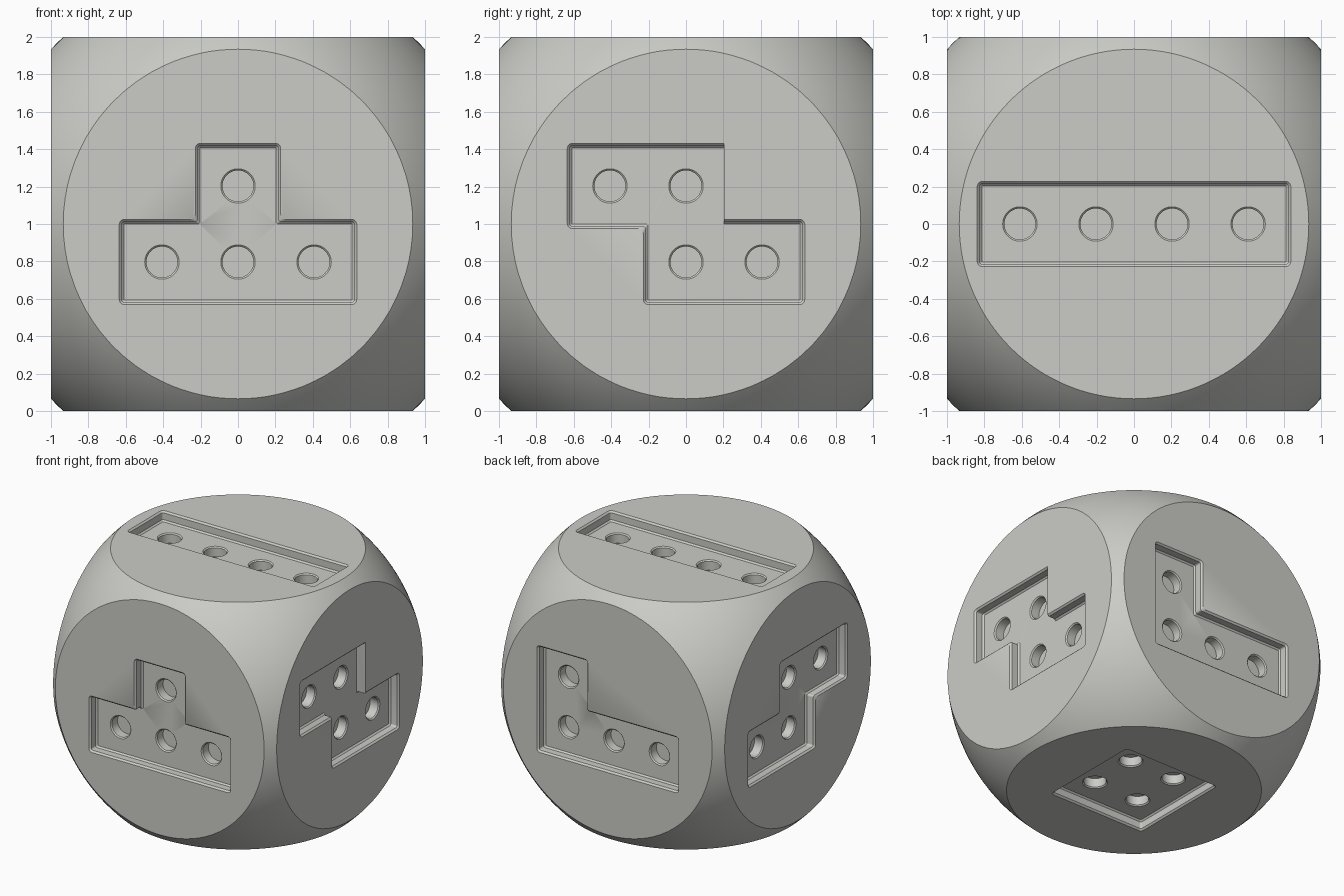
import bpy, bmesh, math
from mathutils import Vector

if "Cube" in bpy.data.objects:
    bpy.data.objects.remove(bpy.data.objects["Cube"])

CELL = 0.4067           # size of one square of a block shape
DEPTH = 0.08            # depth of the recesses
PIP_DEPTH = 0.08        # depth of the pips below the recess floor
SPHERE_R = 1.369        # sphere that rounds off the cube
CENTRE = Vector((0, 0, 1))
X, Y, Z = Vector((1, 0, 0)), Vector((0, 1, 0)), Vector((0, 0, 1))

# Block shapes: outline corners and pip centres in cell units
T_SHAPE = ([(-1.5, -1), (1.5, -1), (1.5, 0), (.5, 0), (.5, 1), (-.5, 1), (-.5, 0), (-1.5, 0)],
           [(-1, -.5), (0, -.5), (1, -.5), (0, .5)])
Z_SHAPE = ([(-.5, -1), (1.5, -1), (1.5, 0), (.5, 0), (.5, 1), (-1.5, 1), (-1.5, 0), (-.5, 0)],
           [(0, -.5), (1, -.5), (-1, .5), (0, .5)])
S_SHAPE = tuple([(-u, v) for u, v in reversed(part)] for part in Z_SHAPE)
L_SHAPE = ([(-1.5, -1), (1.5, -1), (1.5, 0), (-.5, 0), (-.5, 1), (-1.5, 1)],
           [(-1, -.5), (0, -.5), (1, -.5), (-1, .5)])
I_SHAPE = ([(-2, -.5), (2, -.5), (2, .5), (-2, .5)],
           [(-1.5, 0), (-.5, 0), (.5, 0), (1.5, 0)])
O_SHAPE = ([(-1, -1), (1, -1), (1, 1), (-1, 1)],
           [(-.5, -.5), (.5, -.5), (.5, .5), (-.5, .5)])

# Each side: shape, right direction, up direction, edge left without bevel
SIDES = [(T_SHAPE, X, Z, None), (Z_SHAPE, Y, Z, 3), (L_SHAPE, -X, Z, None),
         (S_SHAPE, -Y, Z, None), (I_SHAPE, X, Y, None), (O_SHAPE, X, -Y, None)]


def outline(corners, offset, plain):
    """Grow a right-angled outline and round its corners."""
    pts = [Vector(c) * CELL for c in corners]
    n = len(pts)
    dirs = [(pts[(i + 1) % n] - pts[i]).normalized() for i in range(n)]
    out = []
    for i, p in enumerate(pts):
        corner, radius = p.copy(), offset + 0.003
        for e in ((i - 1) % n, i):
            if e == plain:
                radius = 0.003
            else:
                corner += offset * Vector((dirs[e].y, -dirs[e].x))
        a, b = dirs[i - 1], dirs[i]
        mid = corner - radius * a + radius * b
        for k in range(6):
            t = math.pi / 2 * k / 5
            out.append(mid + radius * (a * math.sin(t) - b * math.cos(t)))
    return out


def circle(centre, radius, count=48):
    c = Vector(centre) * CELL
    return [c + radius * Vector((math.cos(2 * math.pi * k / count),
                                 math.sin(2 * math.pi * k / count))) for k in range(count)]


def loft(bm, levels, u, v):
    """Closed solid through (loop, depth) levels measured into a side."""
    normal = u.cross(v)
    rings = [[bm.verts.new(CENTRE + u * p.x + v * p.y + normal * (1 - d)) for p in loop]
             for loop, d in levels]
    for r0, r1 in zip(rings, rings[1:]):
        for i in range(len(r0)):
            j = (i + 1) % len(r0)
            bm.faces.new((r0[i], r0[j], r1[j], r1[i]))
    bm.faces.new(rings[0])
    bm.faces.new(rings[-1])


def to_object(bm, name):
    bmesh.ops.recalc_face_normals(bm, faces=bm.faces)
    mesh = bpy.data.meshes.new(name)
    bm.to_mesh(mesh)
    bm.free()
    obj = bpy.data.objects.new(name, mesh)
    bpy.context.collection.objects.link(obj)
    return obj


# Cube body
bm = bmesh.new()
bmesh.ops.create_cube(bm, size=2)
bmesh.ops.translate(bm, verts=bm.verts, vec=CENTRE)
die = to_object(bm, "die_body")

# Rounding sphere
bm = bmesh.new()
bmesh.ops.create_uvsphere(bm, u_segments=128, v_segments=64, radius=SPHERE_R)
bmesh.ops.translate(bm, verts=bm.verts, vec=CENTRE)
for f in bm.faces:
    f.smooth = True
sphere = to_object(bm, "rounding_sphere")

# Recess and pip cutters
recess_bm, pip_bm = bmesh.new(), bmesh.new()
for (corners, pips), u, v, plain in SIDES:
    profile = [(.025, -.05), (.025, 0), (.012, .013), (.012, DEPTH - .012), (0, DEPTH)]
    loft(recess_bm, [(outline(corners, o, plain), d) for o, d in profile], u, v)
    for pip in pips:
        profile = [(.092, DEPTH - .04), (.092, DEPTH), (.083, DEPTH + .009),
                   (.083, DEPTH + PIP_DEPTH)]
        loft(pip_bm, [(circle(pip, r), d) for r, d in profile], u, v)
recesses = to_object(recess_bm, "recess_cutter")
pips = to_object(pip_bm, "pip_cutter")

# Cut the body
bpy.context.view_layer.objects.active = die
for cutter, operation in ((sphere, 'INTERSECT'), (recesses, 'DIFFERENCE'), (pips, 'DIFFERENCE')):
    cutter.hide_render = True
    mod = die.modifiers.new(cutter.name, 'BOOLEAN')
    mod.object, mod.operation, mod.solver = cutter, operation, 'EXACT'
    bpy.ops.object.modifier_apply(modifier=mod.name)
    bpy.data.objects.remove(cutter)

# Plain grey finish
grey = bpy.data.materials.new("light_grey")
grey.diffuse_color = (0.60, 0.60, 0.57, 1)
grey.use_nodes = True
grey.node_tree.nodes["Principled BSDF"].inputs["Base Color"].default_value = grey.diffuse_color
die.data.materials.clear()
die.data.materials.append(grey)
for poly in die.data.polygons:
    poly.material_index = 0

die.select_set(True)
bpy.ops.object.shade_smooth_by_angle(angle=math.radians(30))
